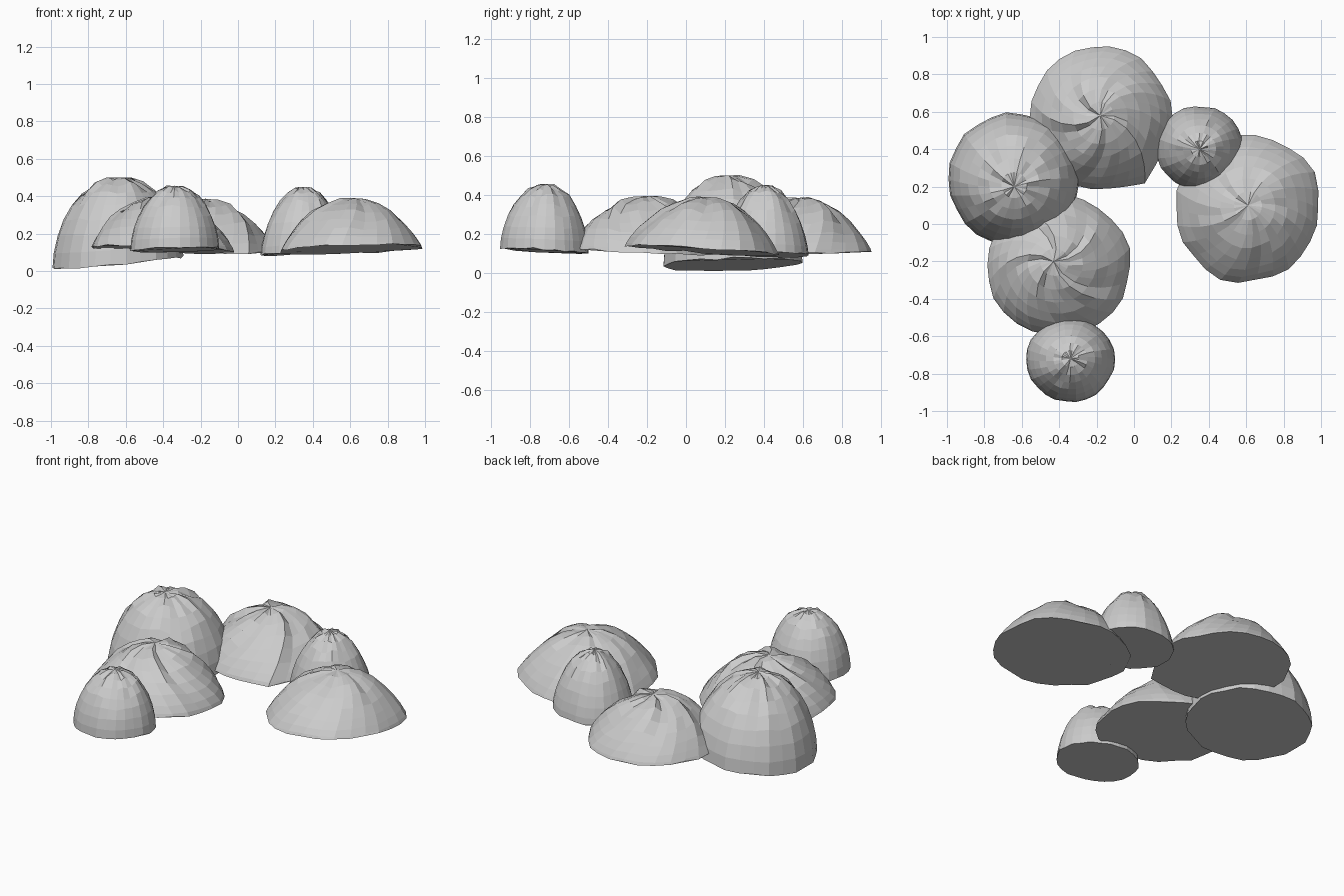
import bpy, bmesh, math, random

if "Cube" in bpy.data.objects:
    bpy.data.objects.remove(bpy.data.objects["Cube"])

SIDES, RINGS = 26, 8


def mound(name, centre, apex, radii, base, top, q, tilt, twist, swirl, rough, points, seed):
    """Faceted dome with a tilted flat underside and spiral creases running from its peak."""
    rnd = random.Random(seed)
    cx, cy = centre
    bm = bmesh.new()
    peak = bm.verts.new((apex[0], apex[1], top))

    # Irregular outline: small wobble plus a few pointed corners (angle, amount)
    rim = []
    for i in range(SIDES):
        a = 2 * math.pi * i / SIDES
        r = 1 + rnd.uniform(-0.02, 0.02)
        for deg, amount in points:
            d = (a - math.radians(deg) + math.pi) % (2 * math.pi) - math.pi
            r += amount * math.exp(-(d / 0.22) ** 2)
        rim.append(r)

    rings = []
    for k in range(1, RINGS + 1):
        t = math.sin(math.pi / 2 * k / RINGS) if k < RINGS else 1.0
        fall = (1 - t ** 2) ** (1 / q)
        inner = math.sin(math.pi * min(t, 1))
        ring = []
        for i in range(SIDES):
            a = 2 * math.pi * i / SIDES
            b = a + twist * (1 - t)
            r = t * (1 + (rim[i] - 1) * t)
            x = cx + (apex[0] - cx) * (1 - t) + radii[0] * r * math.cos(b)
            y = cy + (apex[1] - cy) * (1 - t) + radii[1] * r * math.sin(b)
            floor = base + tilt[0] * (x - cx) + tilt[1] * (y - cy)
            z = floor + (top - floor) * fall
            if k < RINGS:
                crease = ((5 * a / (2 * math.pi) + seed * 0.3) % 1) - 0.5
                z += swirl * inner * crease + rnd.uniform(-rough, rough) * inner
            else:
                z += rnd.uniform(-0.006, 0.006)
            ring.append(bm.verts.new((x, y, max(z, 0))))
        rings.append(ring)

    # Crown, side bands and flat underside
    for i in range(SIDES):
        j = (i + 1) % SIDES
        bm.faces.new((peak, rings[0][i], rings[0][j]))
        for up, low in zip(rings, rings[1:]):
            bm.faces.new((up[i], low[i], low[j], up[j]))
    bm.faces.new(rings[-1][::-1])
    bmesh.ops.recalc_face_normals(bm, faces=bm.faces)
    mesh = bpy.data.meshes.new(name)
    bm.to_mesh(mesh)
    bm.free()
    obj = bpy.data.objects.new(name, mesh)
    bpy.context.collection.objects.link(obj)
    return obj


# Large mounds
mound("right_mound", (0.605, 0.085), (0.61, 0.1), (0.385, 0.39), 0.115, 0.39, 1.15,
      (0.03, -0.06), 0.5, 0.02, 0.008, [(35, 0.07), (258, 0.06)], 1)
mound("back_mound", (-0.18, 0.565), (-0.18, 0.58), (0.38, 0.385), 0.105, 0.385, 1.1,
      (-0.01, 0.02), 0.9, 0.035, 0.008, [(304, 0.10)], 2)
mound("left_mound", (-0.64, 0.24), (-0.64, 0.2), (0.352, 0.355), 0.045, 0.50, 1.85,
      (0.09, 0.03), 0.2, 0.015, 0.015, [], 3)
mound("middle_mound", (-0.405, -0.22), (-0.43, -0.2), (0.385, 0.375), 0.115, 0.395, 1.2,
      (-0.03, -0.05), -0.9, 0.035, 0.008, [(15, 0.04)], 4)

# Small mounds
mound("small_back_mound", (0.35, 0.405), (0.35, 0.4), (0.232, 0.225), 0.10, 0.45, 1.45,
      (0.06, -0.03), 0.2, 0.015, 0.01, [], 5)
mound("small_front_mound", (-0.34, -0.725), (-0.34, -0.72), (0.237, 0.226), 0.115, 0.455, 1.75,
      (0.03, -0.05), 0.2, 0.015, 0.01, [], 6)
